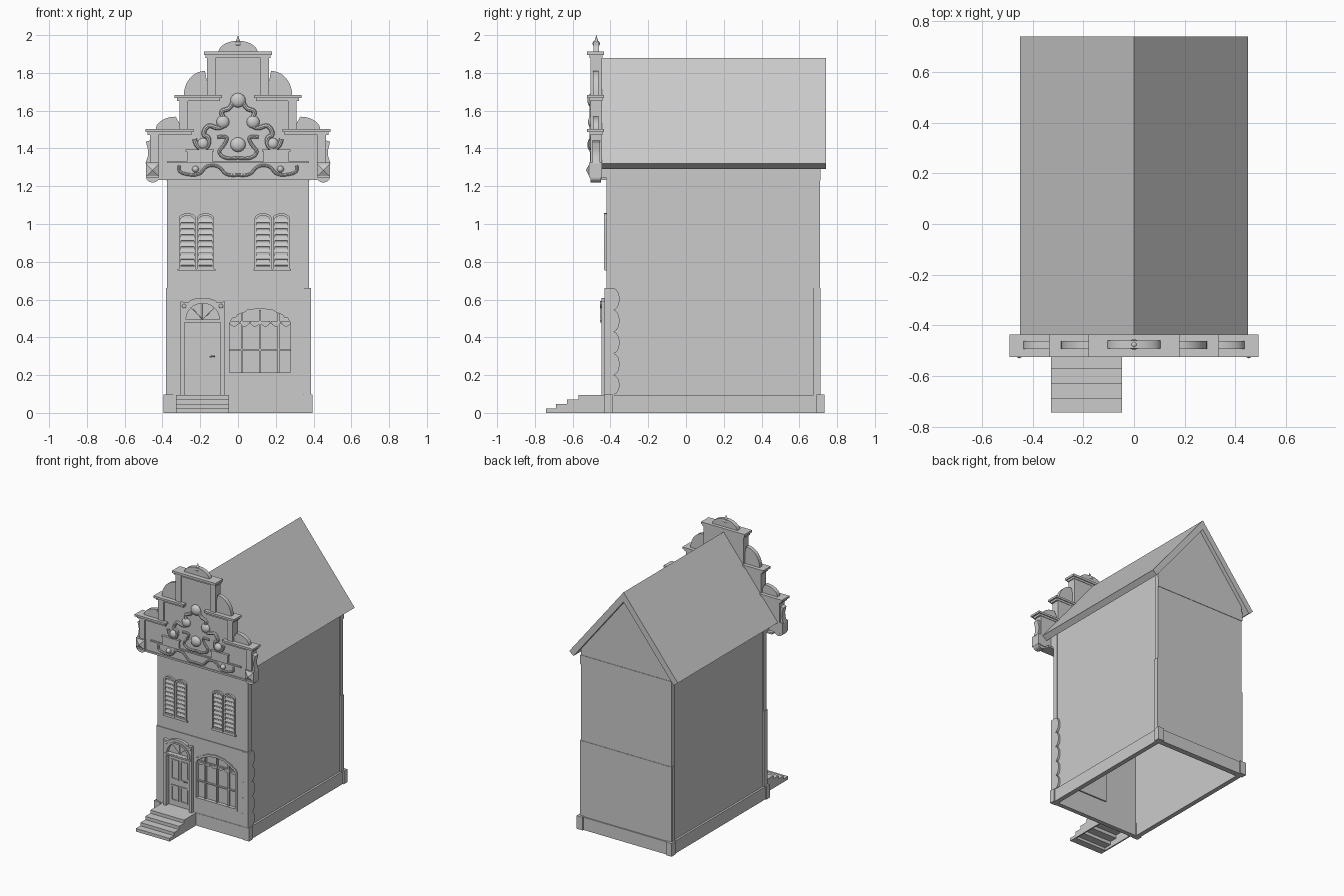
import bpy
from math import pi, sin, cos, sqrt

if "Cube" in bpy.data.objects:
    bpy.data.objects.remove(bpy.data.objects["Cube"])


def box(name, x0, x1, y0, y1, z0, z1):
    bpy.ops.mesh.primitive_cube_add(size=1, location=((x0+x1)/2, (y0+y1)/2, (z0+z1)/2))
    o = bpy.context.object
    o.name = name
    o.scale = (abs(x1-x0), abs(y1-y0), abs(z1-z0))
    return o


def plate(name, loops, a0, a1, side=False):
    """Flat outline (inner loops become holes) extruded along y, or along x for side plates."""
    c = bpy.data.curves.new(name, 'CURVE')
    c.dimensions, c.fill_mode, c.extrude = '2D', 'BOTH', abs(a1-a0)/2
    for pts in loops:
        s = c.splines.new('POLY')
        s.points.add(len(pts)-1)
        for p, (u, v) in zip(s.points, pts):
            p.co = (u, v, 0, 1)
        s.use_cyclic_u = True
    o = bpy.data.objects.new(name, c)
    bpy.context.collection.objects.link(o)
    m = (a0+a1)/2
    o.rotation_euler = (pi/2, 0, pi/2 if side else 0)
    o.location = (m, 0, 0) if side else (0, m, 0)
    return o


def tube(name, pts, y, r):
    c = bpy.data.curves.new(name, 'CURVE')
    c.dimensions, c.bevel_depth, c.bevel_resolution, c.use_fill_caps = '3D', r, 2, True
    c.resolution_u = 6
    s = c.splines.new('NURBS')
    s.points.add(len(pts)-1)
    for p, (x, z) in zip(s.points, pts):
        p.co = (x, y, z, 1)
    s.use_endpoint_u, s.order_u = True, 3
    o = bpy.data.objects.new(name, c)
    bpy.context.collection.objects.link(o)


def ball(name, x, y, z, sx, sy, sz):
    bpy.ops.mesh.primitive_uv_sphere_add(segments=20, ring_count=12, radius=1, location=(x, y, z))
    bpy.context.object.name = name
    bpy.context.object.scale = (sx, sy, sz)


def arc(cx, cz, rx, rz, a0, a1, n=16):
    return [(cx+rx*cos(a0+(a1-a0)*i/n), cz+rz*sin(a0+(a1-a0)*i/n)) for i in range(n+1)]


def rect(x0, x1, z0, z1):
    return [(x0, z0), (x1, z0), (x1, z1), (x0, z1)]


def flip(pts, s):
    return [(s*x, z) for x, z in pts]


# Walls, open underneath
for s in (-1, 1):
    box("side_wall", s*.35, s*.37, -.41, .70, 0, 1.34)
    for z0, z1, x in ((.095, .66, .382), (.66, 1.33, .376)):
        box("front_corner_post", s*.355, s*x, -.419, -.38, z0, z1)
        box("rear_corner_post", s*.355, s*x, .675, .708, z0, z1)
    box("side_plinth", s*.35, s*.385, -.42, .72, 0, .095)
    box("plinth_front_corner", s*.345, s*.394, -.433, -.39, 0, .098)
    box("plinth_rear_corner", s*.345, s*.394, .69, .732, 0, .098)
box("rear_plinth", -.385, .385, .68, .722, 0, .095)
box("front_plinth", -.385, .385, -.428, -.395, 0, .095)
box("rear_lower_wall", -.38, .38, .69, .713, .095, .66)
gable = [(-.375, .66), (.375, .66), (.375, 1.345), (0, 1.81), (-.375, 1.345)]
plate("rear_upper_wall", [gable], .69, .71)
plate("front_upper_wall", [gable], -.42, -.40)
box("rear_belt", -.378, .378, .70, .713, 1.23, 1.30)

# Roof
plate("roof", [[(-.45, 1.32), (-.415, 1.292), (0, 1.808), (.415, 1.292), (.45, 1.32), (0, 1.88)]], -.445, .74)

# Lower front wall with door and shop window openings
half = [(.29, .20), (.29, .485), (.275, .51), (.255, .515), (.245, .53), (.205, .545), (.19, .556), (.117, .566)]
window = half + [(.234-x, z) for x, z in reversed(half[:-1])]


def grow(k):
    return [(.117+(x-.117)*(1+k), .38+(z-.38)*(1+k)) for x, z in window]


door = rect(-.283, -.092, .095, .48)
plate("front_lower_wall", [rect(-.38, .38, .09, .66), window, door], -.425, -.40)
box("window_pane", -.08, .31, -.405, -.39, .17, .58)
plate("window_frame", [grow(.02), grow(-.07)], -.432, -.405)
for x in (.02, .117, .214):
    box("window_mullion", x-.005, x+.005, -.42, -.40, .20, .545)
for z in (.335, .475):
    box("window_transom", -.05, .285, -.419, -.40, z-.004, z+.004)
for i in range(6):
    x = -.02 + i*.055
    plate("window_fringe", [arc(x, .487, .026, .03, pi, 2*pi, 8)], -.416, -.402)

# Door, surround, fanlight and hardware
fan = arc(-.187, .495, .088, .085, 0, pi)
outer = [(-.07, .095), (-.07, .59)] + arc(-.187, .583, .075, .026, 0, pi, 12) + [(-.305, .59), (-.305, .095)]
plate("door_surround", [outer, door, fan], -.448, -.40)
plate("fanlight_rim", [arc(-.187, .495, .105, .097, 0, pi), fan], -.454, -.44)
box("fanlight_pane", -.29, -.085, -.422, -.41, .485, .585)
for a in (pi/4, pi/2, 3*pi/4):
    tube("fanlight_bar", [(-.187, .497), (-.187+.083*cos(a), .497+.08*sin(a))], -.424, .003)
box("door_lintel", -.295, -.08, -.455, -.44, .479, .491)
box("door_leaf", -.29, -.085, -.415, -.40, .095, .485)
for x in (-.262, -.187, -.112):
    for z0, z1 in ((.13, .25), (.29, .44)):
        if x < -.12:
            plate("door_panel", [rect(x, x+.062, z0, z1), rect(x+.008, x+.054, z0+.01, z1-.01)], -.421, -.412)
box("handle_plate", -.128, -.114, -.42, -.41, .24, .32)
tube("door_handle", [(-.121, .30), (-.135, .302), (-.15, .295)], -.428, .004)
for x in (-.285, -.09):
    ball("surround_rosette", x, -.448, .565, .011, .006, .011)

# Entrance steps
for i, y in enumerate((-.57, -.63, -.688, -.742)):
    box("step", -.328, -.048, y, -.42 if i == 0 else (-.57, -.63, -.688)[i-1], .095-.025*(i+1) if i < 3 else 0, .095-.024*i)
for x in (-.328, -.058):
    for y0, y1, z in ((-.57, -.42, .08), (-.63, -.57, .06), (-.688, -.63, .035)):
        box("step_cheek", x, x+.01, y0, y1, 0, z)

# Scalloped stone corner
cusps = (.097, .20, .315, .43, .545, .66)


def scallops(edge, base, bulge):
    pts = [(edge, .66), (edge, .097)]
    for a, b in zip(cusps, cusps[1:]):
        pts += arc(base, (a+b)/2, bulge, (b-a)/2, -pi/2, pi/2, 10)
    return pts


plate("corner_stones_front", [scallops(.386, .35, -.035)], -.431, -.42)
plate("corner_stones_side", [scallops(-.431, -.385, .033)], .365, .386, True)

# Shutters with arched tops and slats
for cx in (-.268, -.172, .133, .229):
    w = .045
    plate("shutter_frame", [[(cx-w, .76), (cx+w, .76)] + arc(cx, 1.03, w, .027, 0, pi, 10),
                            [(cx-w+.011, .774), (cx+w-.011, .774)] + arc(cx, 1.026, w-.011, .018, 0, pi, 10)],
          -.435, -.415)
    slat = box("shutter_slats", cx-w+.009, cx+w-.009, -.429, -.421, .782, .804)
    slat.rotation_euler.x = -.3
    bpy.ops.object.transform_apply(location=False)
    m = slat.modifiers.new("repeat", 'ARRAY')
    m.count, m.use_relative_offset, m.use_constant_offset = 8, False, True
    m.constant_offset_displace = (0, 0, .032)
for cx in (-.22, .181):
    box("shutter_sill", cx-.1, cx+.1, -.432, -.415, .753, .763)

# Stepped front gable
box("gable_base", -.376, .376, -.46, -.41, 1.235, 1.33)
step = [(.465, 1.24), (.465, 1.49), (.31, 1.49), (.31, 1.67), (.165, 1.67), (.165, 1.90)]
plate("gable_wall", [step + flip(step[::-1], -1)], -.495, -.445)
plate("gable_crown", [arc(0, 1.905, .105, .065, 0, pi, 20)], -.49, -.46)
box("crown_cap", -.18, .18, -.525, -.435, 1.895, 1.912)
box("crown_moulding", -.172, .172, -.512, -.442, 1.88, 1.895)
bpy.ops.mesh.primitive_cone_add(vertices=12, radius1=.016, depth=.05, location=(0, -.475, 1.975))
bpy.context.object.name = "finial"
ball("finial_base", 0, -.475, 1.955, .024, .02, .015)
for s in (-1, 1):
    for x0, x1, z in ((.235, .49, 1.502), (.085, .335, 1.682)):
        box("step_cap", s*x0, s*x1, -.525, -.435, z-.015, z)
        box("step_cap_moulding", s*(x0+.01), s*(x1-.012), -.512, -.442, z-.03, z-.015)
    plate("upper_shoulder", [flip([(.15, 1.68)] + arc(.175, 1.68, .112, .13, 0, pi/2), s)], -.492, -.462)
    plate("lower_shoulder", [flip([(.29, 1.50)] + arc(.33, 1.50, .105, .068, 0, pi/2), s)], -.492, -.462)
    for x, z0, z1 in ((.465, 1.32, 1.475), (.31, 1.50, 1.655), (.165, 1.68, 1.882)):
        box("gable_pilaster", s*(x-.045), s*x, -.505, -.49, z0, z1)
    # Corner brackets with pyramid bosses
    box("bracket_block", s*.417, s*.487, -.513, -.445, 1.245, 1.325)
    plate("bracket_foot", [flip(arc(.452, 1.247, .034, .027, pi, 2*pi), s)], -.505, -.45)
    plate("bracket_scroll", [flip([(.46, 1.445), (.487, 1.435), (.476, 1.39), (.477, 1.36), (.49, 1.32), (.46, 1.32)], s)], -.495, -.455)
    bpy.ops.mesh.primitive_cone_add(vertices=4, radius1=.033*sqrt(2), depth=.018,
                                    location=(s*.452, -.521, 1.285), rotation=(pi/2, pi/4, 0))
    bpy.context.object.name = "bracket_boss"
    # Carved relief
    box("relief_pedestal", s*.135, s*.27, -.507, -.49, 1.33, 1.39)
    box("relief_pedestal_cap", s*.128, s*.277, -.513, -.49, 1.385, 1.395)
    tube("relief_scroll", flip([(.23, 1.45), (.22, 1.40), (.16, 1.40), (.15, 1.46), (.19, 1.47), (.16, 1.53),
                                (.10, 1.50), (.06, 1.54), (.10, 1.60), (.03, 1.61), (.02, 1.68)], s), -.498, .012)
    tube("inner_scroll", flip([(0, 1.35), (.06, 1.34), (.11, 1.38), (.07, 1.42), (.05, 1.47), (.11, 1.46)], s), -.498, .009)
    tube("frieze_scroll", flip([(0, 1.26), (.06, 1.25), (.10, 1.31), (.17, 1.31), (.2, 1.26), (.27, 1.26),
                                (.32, 1.28), (.31, 1.31)], s), -.498, .008)
    for x, z, r in ((.08, 1.54, .034), (.185, 1.425, .03), (.225, 1.29, .018)):
        ball("relief_boss", s*x, -.497, z, r, .022, r)
for z in (1.42, 1.655):
    ball("centre_boss", 0, -.498, z, .04, .024, .038)
box("frieze_ledge", -.375, .375, -.504, -.44, 1.322, 1.332)
box("gable_sill", -.42, .42, -.502, -.42, 1.232, 1.245)

# Bake curves and arrays, then smooth only the rounded surfaces
bpy.ops.object.select_all(action='SELECT')
bpy.context.view_layer.objects.active = bpy.data.objects["roof"]
bpy.ops.object.convert(target='MESH')
bpy.ops.object.shade_smooth_by_angle()
